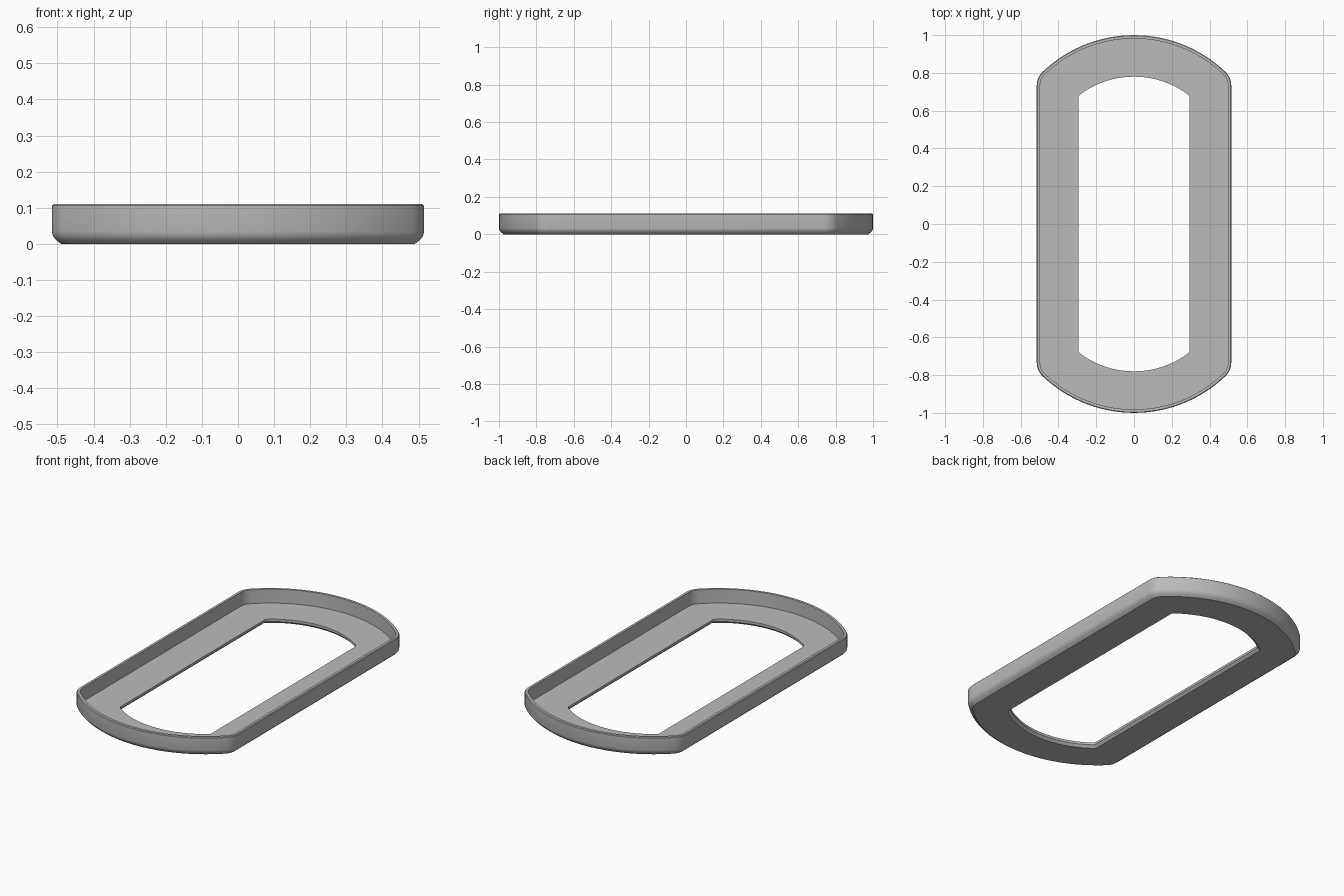
import bpy, bmesh
from math import atan2, cos, sin, sqrt, pi, radians

if "Cube" in bpy.data.objects:
    bpy.data.objects.remove(bpy.data.objects["Cube"])

HALF_W, ARC_R, ARC_Y = 0.515, 0.70, 0.30   # half width, end arc radius and centre
CORNER_STEPS, ARC_STEPS = 8, 20


def arc(cx, cy, r, a0, a1, steps):
    return [(cx + r * cos(a0 + (a1 - a0) * i / steps),
             cy + r * sin(a0 + (a1 - a0) * i / steps)) for i in range(steps + 1)]


def outline(inset, corner):
    """Closed straight-sided outline with arched ends and rounded corners."""
    w, r = HALF_W - inset, ARC_R - inset
    fx = w - corner
    fy = sqrt((r - corner) ** 2 - fx ** 2)
    a = atan2(fy, fx)
    end = arc(fx, ARC_Y + fy, corner, 0, a, CORNER_STEPS)
    end += arc(0, ARC_Y, r, a, pi - a, ARC_STEPS)[1:-1]
    end += arc(-fx, ARC_Y + fy, corner, pi - a, pi, CORNER_STEPS)
    return end + [(-x, -y) for x, y in end]


# Cross-section as (inset from outer edge, height): underside, rim, floor, opening
section = [(0.025, 0), (0.012, 0.010), (0.003, 0.021), (0, 0.033),
           (0, 0.106), (0.004, 0.110), (0.018, 0.110),
           (0.018, 0.028), (0.220, 0.028), (0.220, 0.014), (0.206, 0)]

bm = bmesh.new()
rings = []
for inset, z in section:
    corner = max(0.1 - inset, 0.025)
    rings.append([bm.verts.new((x, y, z)) for x, y in outline(inset, corner)])
for lower, upper in zip(rings, rings[1:] + rings[:1]):
    n = len(lower)
    for i in range(n):
        j = (i + 1) % n
        bm.faces.new((lower[i], lower[j], upper[j], upper[i]))
bmesh.ops.recalc_face_normals(bm, faces=bm.faces)
mesh = bpy.data.meshes.new("bezel_tray")
bm.to_mesh(mesh)
bm.free()

# Plain grey finish
grey = bpy.data.materials.new("grey")
grey.use_nodes = True
grey.diffuse_color = (0.5, 0.5, 0.5, 1)
grey.node_tree.nodes["Principled BSDF"].inputs["Base Color"].default_value = (0.5, 0.5, 0.5, 1)
mesh.materials.append(grey)

tray = bpy.data.objects.new("bezel_tray", mesh)
bpy.context.collection.objects.link(tray)
bpy.ops.object.select_all(action="DESELECT")
tray.select_set(True)
bpy.context.view_layer.objects.active = tray
bpy.ops.object.shade_smooth_by_angle(angle=radians(30))
